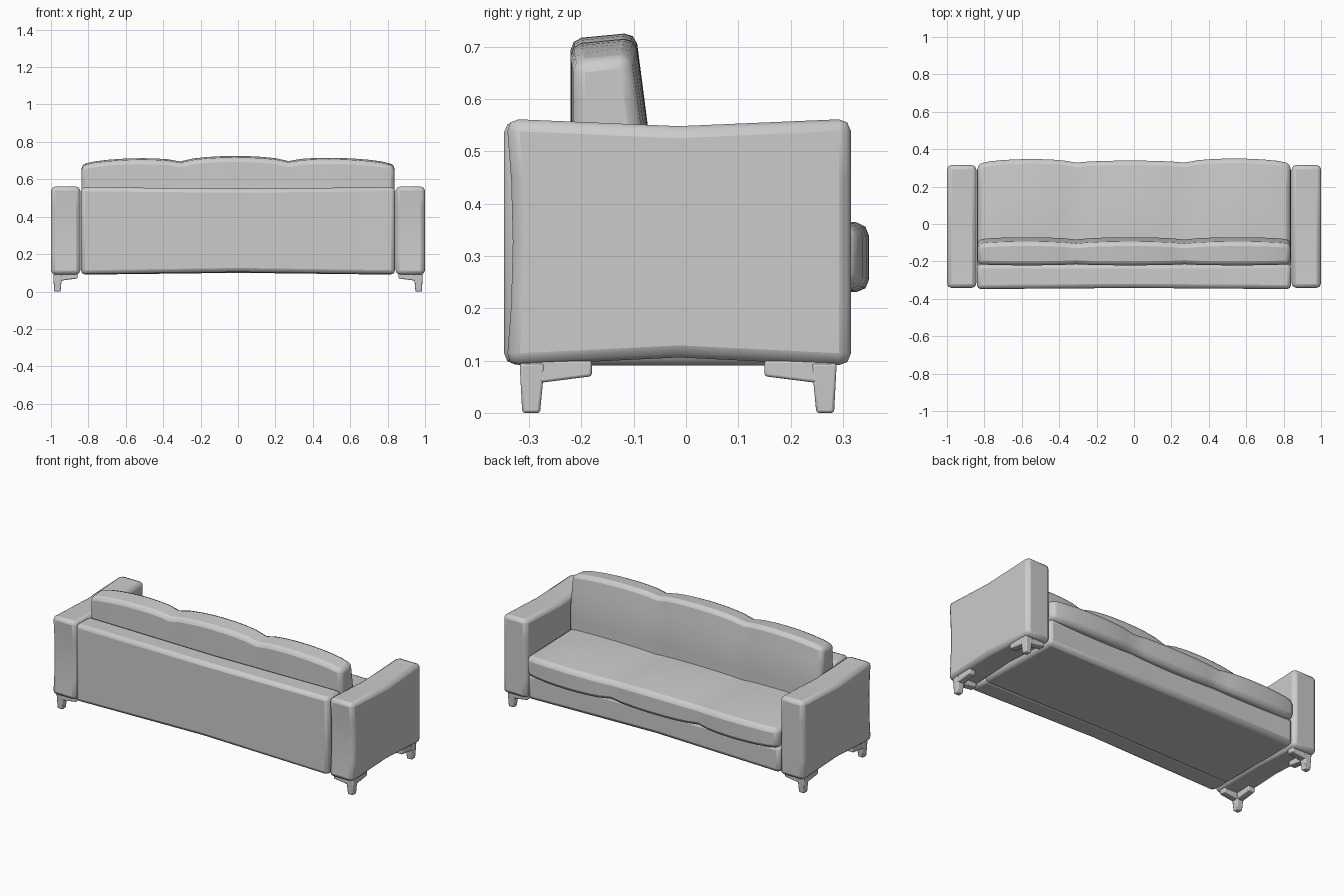
import bpy, bmesh

old = bpy.data.objects.get("Cube")
if old:
    bpy.data.objects.remove(old, do_unlink=True)


def material(name, value):
    m = bpy.data.materials.new(name)
    m.use_nodes = True
    colour = (value, value, value, 1)
    m.diffuse_color = colour
    m.node_tree.nodes["Principled BSDF"].inputs["Base Color"].default_value = colour
    return m


GREY = material("grey fabric", 0.6)


def lerp(a, b, t):
    return a + (b - a) * t


def block(name, lo, hi, cuts=(1, 1, 1), shape=None, bevel=0.02):
    """Box sliced along each axis, reshaped by shape(u, v, w, co), softly bevelled."""
    bm = bmesh.new()
    bmesh.ops.create_cube(bm, size=1)
    for v in bm.verts:
        v.co = [c + 0.5 for c in v.co]
    for axis, count in enumerate(cuts):
        normal = [float(i == axis) for i in range(3)]
        for k in range(1, count):
            bmesh.ops.bisect_plane(
                bm, geom=bm.verts[:] + bm.edges[:] + bm.faces[:],
                plane_co=[n * k / count for n in normal], plane_no=normal)
    for v in bm.verts:
        u = v.co.copy()
        v.co = shape(*u, [lerp(lo[i], hi[i], u[i]) for i in range(3)])
    # Mirrored shapes need their faces turned outward again
    bmesh.ops.recalc_face_normals(bm, faces=bm.faces[:])
    mesh = bpy.data.meshes.new(name)
    bm.to_mesh(mesh)
    bm.free()
    mesh.materials.append(GREY)
    obj = bpy.data.objects.new(name, mesh)
    bpy.context.collection.objects.link(obj)
    mod = obj.modifiers.new("soft edges", "BEVEL")
    mod.width, mod.segments = bevel, 2
    mod.limit_method, mod.angle_limit = "ANGLE", 0.9
    bpy.ops.object.select_all(action="DESELECT")
    obj.select_set(True)
    bpy.context.view_layer.objects.active = obj
    bpy.ops.object.shade_smooth_by_angle(angle=1.2)


def hump(t):
    return max(0, 4 * t * (1 - t))


# Armrests: slightly waisted top, bottom and rear
def arm_shape(u, v, w, co):
    x, y, z = co
    z += (0.016 * (1 - w) - 0.014 * w) * (1 - abs(2 * v - 1))
    y += 0.012 * (1 - v) * hump(w) if v < 0.1 else 0
    return x, y, z


for side, sign in (("left", 1), ("right", -1)):
    lo, hi = sorted((sign * 0.843, sign * 1.0))
    block(side + "_armrest", (lo, -0.343, 0.09), (hi, 0.315, 0.562),
          (1, 2, 4), arm_shape, 0.023)


# Rear panel, with a slight dip at its middle
def panel_shape(u, v, w, co):
    x, y, z = co
    mid = 1 - abs(2 * u - 1)
    return x, y + 0.006 * mid * (1 - v), z + mid * lerp(0.012, -0.008, w)


block("back_panel", (-0.84, -0.348, 0.092), (0.84, -0.215, 0.558),
      (2, 1, 1), panel_shape, 0.022)


# Seat base, pinched along its centre line
def base_shape(u, v, w, co):
    x, y, z = co
    mid = 1 - abs(2 * u - 1)
    return x, y - 0.012 * mid * v, z + 0.01 * mid * (1 - w)


block("seat_base", (-0.84, -0.24, 0.09), (0.84, 0.31, 0.25),
      (2, 1, 1), base_shape, 0.025)

# Cushion rows: three pillows side by side, meeting in creased seams
SEAMS = (-0.836, -0.31, 0.27, 0.836)
SEAT_REACH = (0.0, 0.006, 0.006, 0.002)
SEAT_BULGE = (0.022, 0.011, 0.024)
BACK_RISE = (-0.024, -0.008, -0.006, -0.024)
BACK_BULGE = (0.024, 0.028, 0.025)


def pillow(u, ends, bulges):
    """Position along the row, end height and bulge, and the pillow's own swell."""
    i = min(int(u * 3 + 0.001), 2)
    t = u * 3 - i
    swell = hump(t) ** 0.7
    return lerp(SEAMS[i], SEAMS[i + 1], t), lerp(ends[i], ends[i + 1], t) + bulges[i] * swell, swell


def seat_shape(u, v, w, co):
    x, reach, swell = pillow(u, SEAT_REACH, SEAT_BULGE)
    y = co[1] + v * reach
    z = co[2] + w * (0.014 * (1 - v) + swell * (0.006 + 0.012 * hump(v)))
    return x, y, z - (1 - w) * 0.012 * swell


def back_shape(u, v, w, co):
    x, rise, swell = pillow(u, BACK_RISE, BACK_BULGE)
    y = co[1] + v * (0.012 * swell - 0.025 * max(0, 2 * w - 1))
    y -= (1 - v) * 0.006 * swell
    return x, y, co[2] + w * (rise + 0.012 * v)


block("seat_cushions", (0, -0.2, 0.243), (0, 0.322, 0.356), (24, 4, 1), seat_shape, 0.024)
block("back_cushions", (0, -0.215, 0.34), (0, -0.083, 0.694), (24, 1, 4), back_shape, 0.022)


# Corner feet: a tapered post with a bracket along each side
def foot(name, sx, sy):
    ox, oy = sx * 0.988, sy * 0.303 - 0.015

    def place(a, b, z):
        return ox - sx * a, oy - sy * b, z

    def post(u, v, w, co):
        grow = lerp(0.034, 0.048, w)
        start = 0.005 * (1 - w)
        return place(start + u * grow, start + v * grow, co[2])

    def bracket(length, swap):
        def shape(u, v, w, co):
            along = 0.004 + u * length
            across = 0.002 + v * 0.042
            z = lerp(lerp(0.053, 0.07, u), 0.1, w)
            return place(across, along, z) if swap else place(along, across, z)
        return shape

    def piece(part, shape):
        block(part, (0, 0, 0), (1, 1, 0.095), (1, 1, 1), shape, 0.005)

    piece(name, post)
    piece(name + "_side_bracket", bracket(0.134, True))
    piece(name + "_cross_bracket", bracket(0.126, False))


for end, sy in (("front", -1), ("rear", 1)):
    for side, sx in (("left", 1), ("right", -1)):
        foot(end + "_" + side + "_foot", sx, sy)
